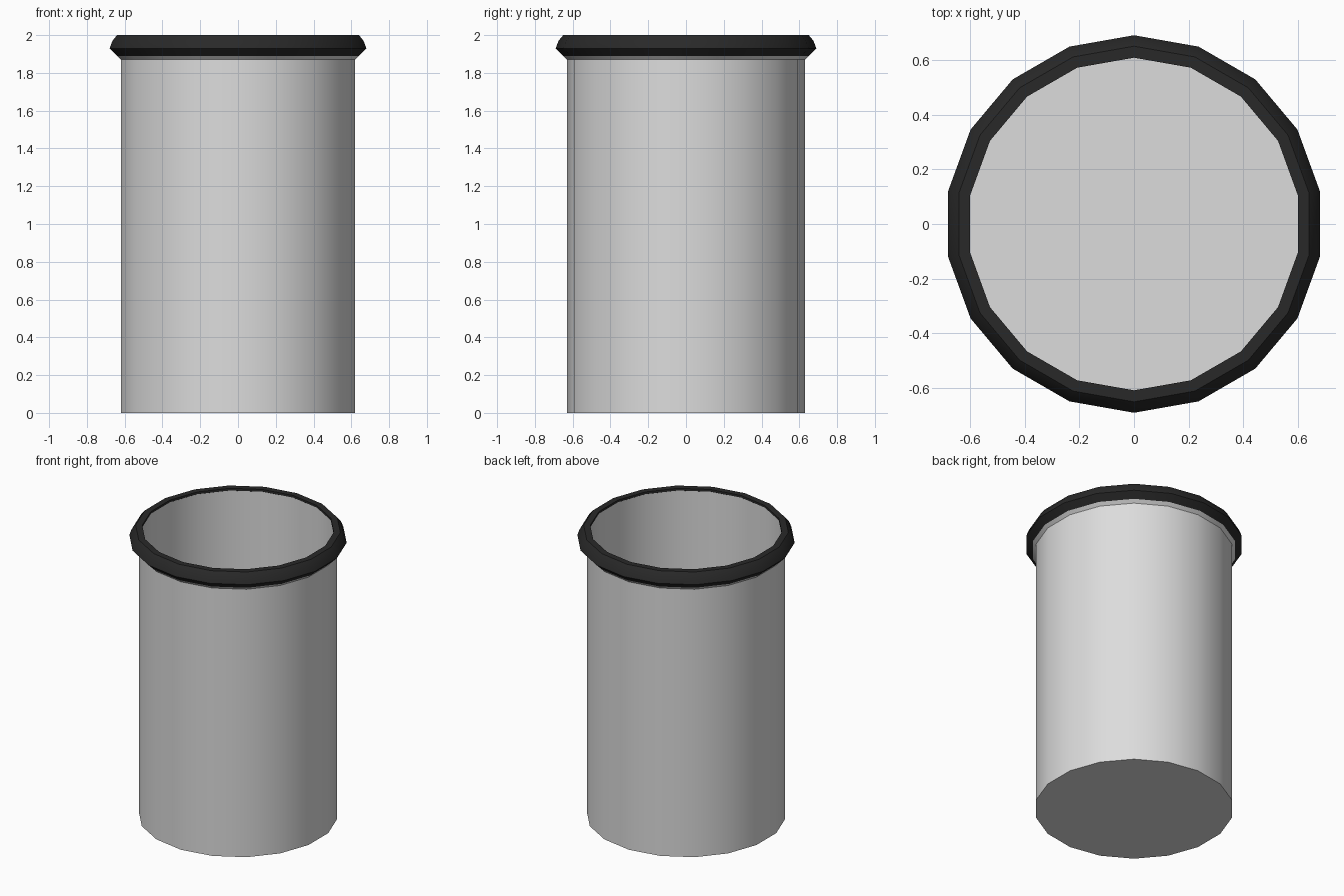
import bpy, bmesh, math

if "Cube" in bpy.data.objects:
    bpy.data.objects.remove(bpy.data.objects["Cube"])

SIDES = 18


def material(name, v):
    m = bpy.data.materials.new(name)
    m.diffuse_color = (v, v, v, 1)
    m.use_nodes = True
    m.node_tree.nodes["Principled BSDF"].inputs["Base Color"].default_value = m.diffuse_color
    return m


def lathe(name, profile, mat, closed=False):
    """Spin (radius, z) points around z; radius 0 makes a centre point."""
    bm = bmesh.new()
    rings = []
    for r, z in profile:
        if r == 0:
            rings.append([bm.verts.new((0, 0, z))] * SIDES)
        else:
            angles = [math.pi / 2 + 2 * math.pi * i / SIDES for i in range(SIDES)]
            rings.append([bm.verts.new((r * math.cos(a), r * math.sin(a), z)) for a in angles])
    pairs = list(zip(rings, rings[1:]))
    if closed:
        pairs.append((rings[-1], rings[0]))
    for lo, hi in pairs:
        for i in range(SIDES):
            j = (i + 1) % SIDES
            quad = list(dict.fromkeys([lo[i], lo[j], hi[j], hi[i]]))
            bm.faces.new(quad)
    bmesh.ops.recalc_face_normals(bm, faces=bm.faces[:])
    me = bpy.data.meshes.new(name)
    bm.to_mesh(me)
    bm.free()
    me.materials.append(mat)
    ob = bpy.data.objects.new(name, me)
    bpy.context.collection.objects.link(ob)
    bpy.ops.object.select_all(action='DESELECT')
    ob.select_set(True)
    bpy.context.view_layer.objects.active = ob
    bpy.ops.object.shade_smooth_by_angle(angle=math.radians(32))
    return ob


grey = material("light_grey", 0.72)
black = material("soft_black", 0.022)

# Hollow bin body with a small sloped lip under the rim
lathe("bin_body", [(0, 0), (0.63, 0), (0.63, 1.87), (0.65, 1.89),
                   (0.61, 1.99), (0.61, 0.01), (0, 0.01)], grey)

# Dark faceted rim
lathe("bin_rim", [(0.65, 1.89), (0.69, 1.93), (0.675, 1.97), (0.65, 2.0),
                  (0.608, 2.0), (0.608, 1.985), (0.615, 1.98)], black, closed=True)
